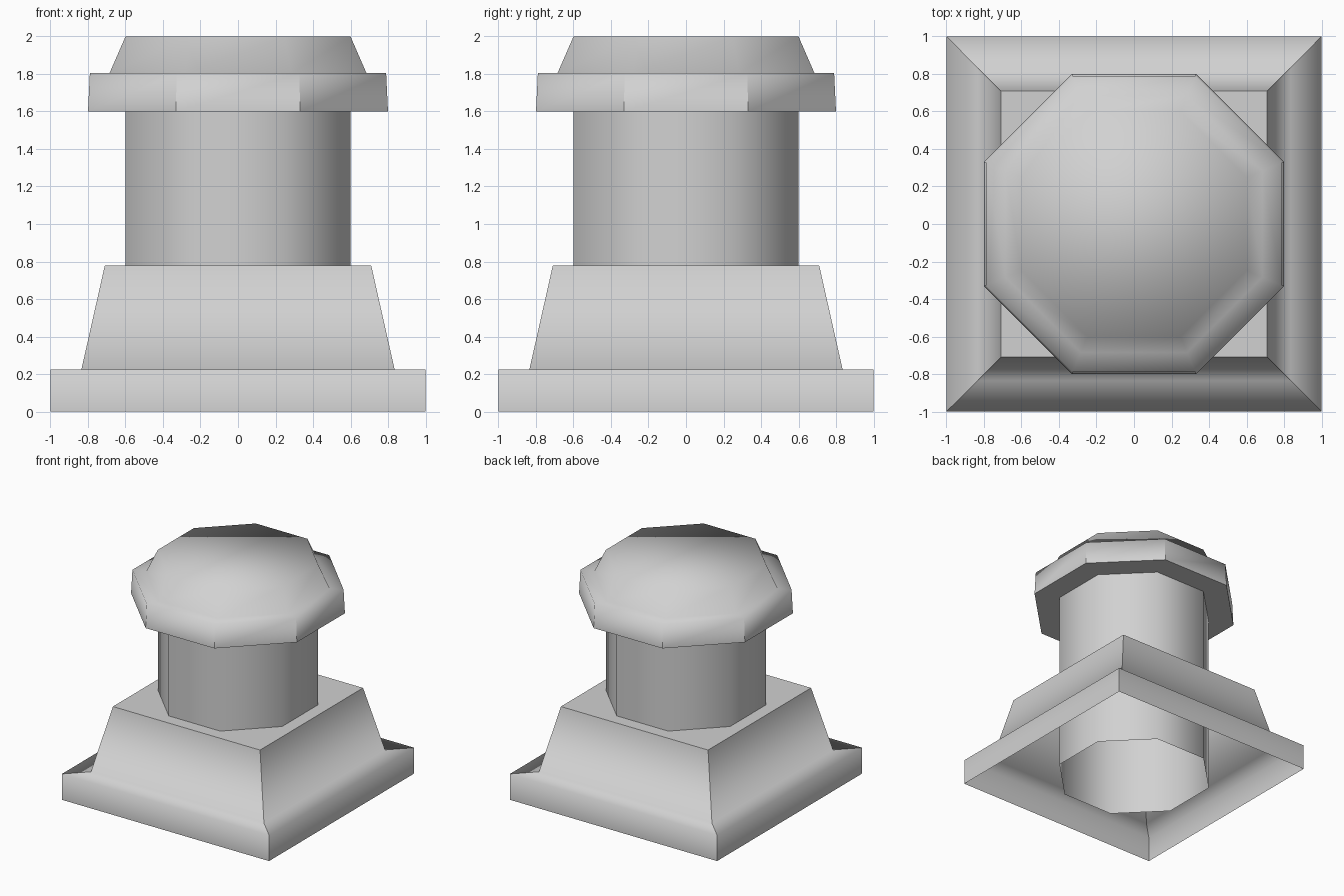
import bpy
import bmesh
import math

cube = bpy.data.objects.get("Cube")
if cube:
    bpy.data.objects.remove(cube, do_unlink=True)

grey = bpy.data.materials.new("light_grey")
grey.use_nodes = True
colour = (0.64, 0.64, 0.64, 1)
grey.diffuse_color = colour
grey.node_tree.nodes["Principled BSDF"].inputs["Base Color"].default_value = colour


def loft(name, sides, profile, is_sharp):
    """Stack regular polygons given as (half width across flats, height);
    closed on top, open underneath. is_sharp(low, high, radius) picks hard edges."""
    bm = bmesh.new()
    rings = []
    for half_width, z in profile:
        radius = half_width / math.cos(math.pi / sides)
        angles = [(i + 0.5) * math.tau / sides for i in range(sides)]
        rings.append([bm.verts.new((radius * math.cos(a), radius * math.sin(a), z))
                      for a in angles])
    for low, high in zip(rings, rings[1:]):
        for i in range(sides):
            j = (i + 1) % sides
            bm.faces.new((low[i], low[j], high[j], high[i]))
    bm.faces.new(rings[-1])
    for face in bm.faces:
        face.smooth = True
    for edge in bm.edges:
        low, high = sorted(v.co.z for v in edge.verts)
        radius = max(v.co.xy.length for v in edge.verts)
        edge.smooth = not is_sharp(low, high, radius)
    mesh = bpy.data.meshes.new(name)
    bm.to_mesh(mesh)
    bm.free()
    mesh.materials.append(grey)
    obj = bpy.data.objects.new(name, mesh)
    bpy.context.collection.objects.link(obj)
    return obj


# Hollow square pedestal: plinth wall, ledge, tapered block
LEDGE, BLOCK_TOP = 0.225, 0.78


def pedestal_sharp(low, high, radius):
    # only the horizontal ledge edges are soft; the diagonal corners are set below
    return abs(low - LEDGE) > 0.01 or abs(high - LEDGE) > 0.01


pedestal = loft("pedestal", 4,
                [(1.0, 0), (1.0, LEDGE), (0.835, LEDGE), (0.71, BLOCK_TOP)],
                pedestal_sharp)
for edge in pedestal.data.edges:
    a, b = (pedestal.data.vertices[i].co for i in edge.vertices)
    if abs(a.x - b.x) > 0.01 and abs(a.y - b.y) > 0.01:
        edge.use_edge_sharp = True

# Hollow octagonal column that flares into a bevelled cap
CAP_BASE, CAP_RIM, TOP = 1.6, 1.805, 2.0


def column_sharp(low, high, radius):
    under_cap = low > CAP_BASE - 0.01 and high < CAP_BASE + 0.01
    rim_corner = abs(low - CAP_BASE) < 0.01 and high > CAP_BASE + 0.1
    return under_cap or rim_corner


loft("column_and_cap", 8,
     [(0.6, 0), (0.6, CAP_BASE), (0.8, CAP_BASE), (0.79, CAP_RIM),
      (0.685, CAP_RIM), (0.6, TOP)],
     column_sharp)
